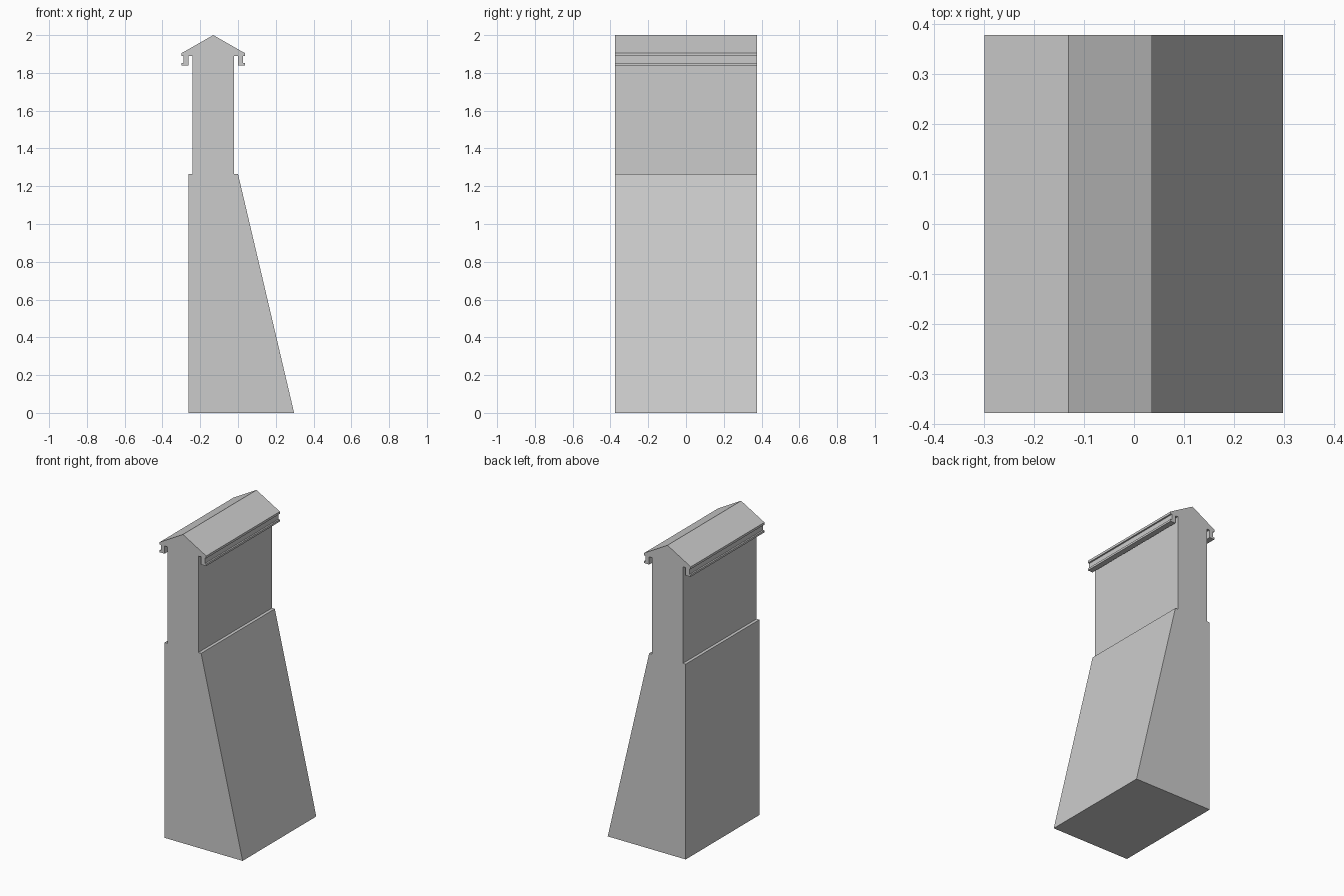
import bpy
import bmesh

if "Cube" in bpy.data.objects:
    bpy.data.objects.remove(bpy.data.objects["Cube"])

CENTRE = -0.131      # ridge / wall centre line
HALF_DEPTH = 0.377

# Right half of wall and gabled cap: (distance from centre line, z), from shoulder to ridge
upper_half = [
    (0.131, 1.265), (0.111, 1.265), (0.111, 1.89),        # ledge and wall
    (0.131, 1.89), (0.131, 1.84), (0.167, 1.84),          # hanging gutter lip
    (0.167, 1.853), (0.157, 1.853), (0.157, 1.89),        # recessed groove
    (0.167, 1.89), (0.167, 1.905),                        # eave edge
]
right = [(CENTRE + d, z) for d, z in upper_half]
left = [(CENTRE - d, z) for d, z in reversed(upper_half)]

# Closed outline: sloped buttress foot, right side, ridge, mirrored left side
outline = [(-0.262, 0), (0.297, 0)] + right + [(CENTRE, 2.0)] + left


def extrude_profile(name, points, half_depth):
    bm = bmesh.new()
    face = bm.faces.new([bm.verts.new((x, -half_depth, z)) for x, z in points])
    result = bmesh.ops.extrude_face_region(bm, geom=[face], use_keep_orig=True)
    verts = [g for g in result["geom"] if isinstance(g, bmesh.types.BMVert)]
    bmesh.ops.translate(bm, verts=verts, vec=(0, 2 * half_depth, 0))
    bmesh.ops.recalc_face_normals(bm, faces=bm.faces)
    mesh = bpy.data.meshes.new(name)
    bm.to_mesh(mesh)
    bm.free()
    obj = bpy.data.objects.new(name, mesh)
    bpy.context.collection.objects.link(obj)
    return obj


# Wall section with buttress and capped top
extrude_profile("buttressed_wall", outline, HALF_DEPTH)
